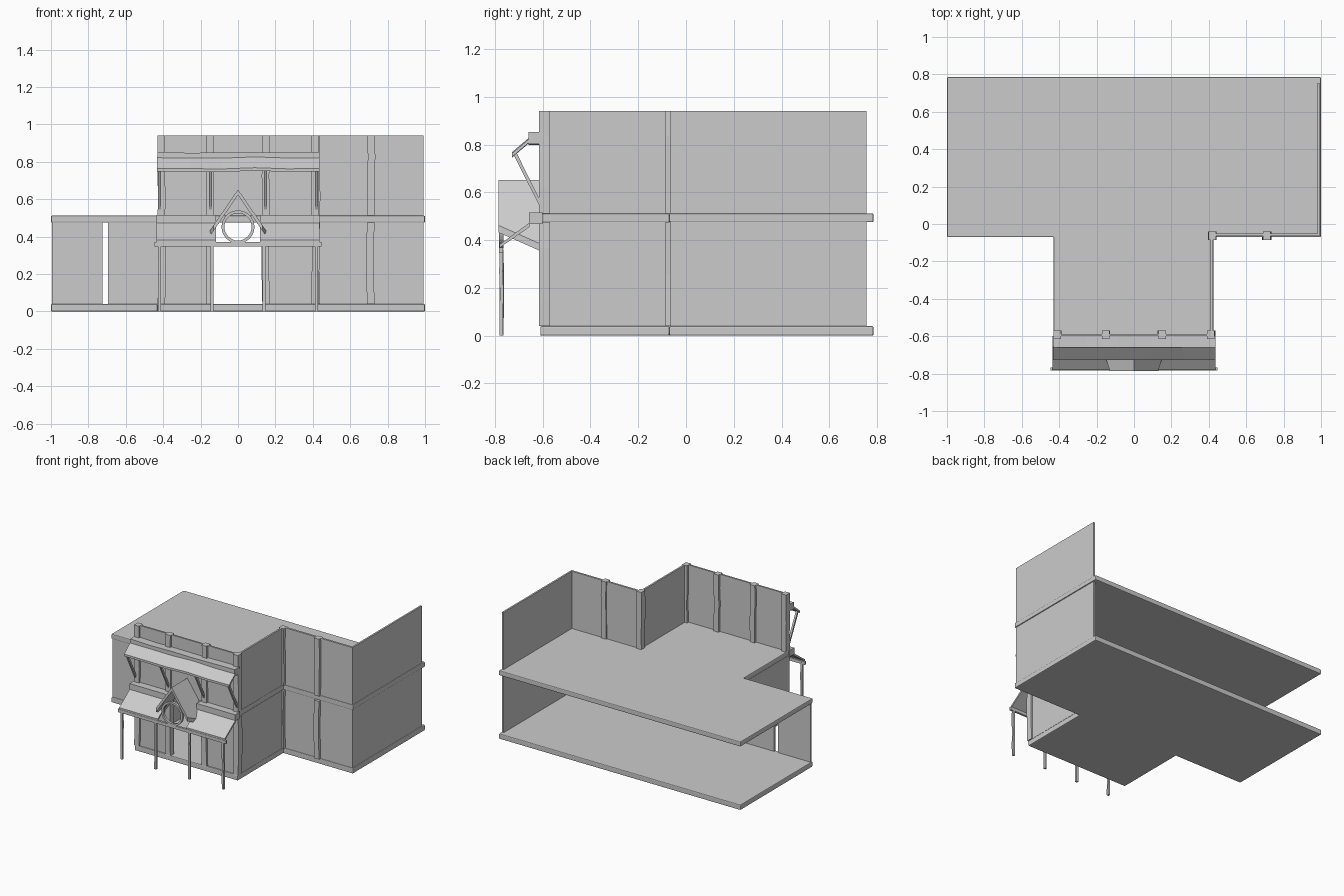
import bpy, bmesh, math, random
from mathutils import Vector

if "Cube" in bpy.data.objects:
    bpy.data.objects.remove(bpy.data.objects["Cube"])

random.seed(4)

def finish(name, bm, bevel=0):
    bmesh.ops.recalc_face_normals(bm, faces=bm.faces)
    me = bpy.data.meshes.new(name)
    bm.to_mesh(me)
    bm.free()
    ob = bpy.data.objects.new(name, me)
    bpy.context.collection.objects.link(ob)
    if bevel:
        m = ob.modifiers.new("bevel", 'BEVEL')
        m.width, m.segments = bevel, 2
    return ob

def prism(name, pts, direction, bevel=0):
    """Extrude a planar outline of 3D points along a direction."""
    bm = bmesh.new()
    f = bm.faces.new([bm.verts.new(p) for p in pts])
    r = bmesh.ops.extrude_face_region(bm, geom=[f])
    vs = [g for g in r["geom"] if isinstance(g, bmesh.types.BMVert)]
    bmesh.ops.translate(bm, verts=vs, vec=Vector(direction))
    return finish(name, bm, bevel)

def box(name, x0, x1, y0, y1, z0, z1, bevel=0):
    return prism(name, [(x0, y0, z0), (x1, y0, z0), (x1, y1, z0), (x0, y1, z0)],
                 (0, 0, z1 - z0), bevel)

def bent(ob, axis, along, cuts, amount):
    """Cut a part across its length and nudge each section for a hand-hewn look."""
    bm = bmesh.new()
    bm.from_mesh(ob.data)
    vals = [v.co[along] for v in bm.verts]
    lo, hi = min(vals), max(vals)
    no = Vector((0, 0, 0)); no[along] = 1
    for i in range(1, cuts + 1):
        p = Vector((0, 0, 0)); p[along] = lo + (hi - lo) * i / (cuts + 1)
        r = bmesh.ops.bisect_plane(bm, geom=bm.verts[:] + bm.edges[:] + bm.faces[:],
                                   plane_co=p, plane_no=no)
        d = random.uniform(-amount, amount)
        for g in r["geom_cut"]:
            if isinstance(g, bmesh.types.BMVert):
                g.co[axis] += d
    bm.to_mesh(ob.data)
    bm.free()
    return ob

def pillar(name, x, y, z0, z1, w=0.04, d=0.045):
    bent(box(name, x - w/2, x + w/2, y - d/2, y + d/2, z0, z1), 0, 2, 3, 0.004)

# T-shaped floor slabs with worn edges
T = [(-1, .785), (-1, -.07), (-.43, -.07), (-.43, -.61),
     (.425, -.61), (.425, -.07), (1, -.07), (1, .785)]
for name, z, h in (("ground_floor", 0, .04), ("upper_floor", .475, .037)):
    prism(name, [(x, y, z) for x, y in T], (0, 0, h), .006)

# Walls shared by both storeys
for tag, z0, z1 in (("lower", .04, .475), ("upper", .512, .94)):
    box(tag + "_right_wall", .98, .993, -.065, .755, z0, z1)
    box(tag + "_right_wing_front_wall", .42, .993, -.065, -.05, z0, z1)
    box(tag + "_entrance_right_wall", .41, .423, -.6, -.06, z0, z1)
    for i, x in enumerate((.418, .71)):
        pillar(f"{tag}_wing_pillar_{i}", x, -.063, z0, z1)
    for i, x in enumerate((-.41, -.15, .15, .41)):
        pillar(f"{tag}_front_pillar_{i}", x, -.592, z0, z1)
    for side, x0, x1 in (("left", -.42, -.14), ("right", .14, .42)):
        box(f"{tag}_front_{side}_panel", x0, x1, -.6, -.587, z0, z1)

# Centre panel above the doorway, and the left half of the lower storey
box("upper_front_centre_panel", -.14, .14, -.6, -.587, .512, .94)
box("lower_entrance_left_wall", -.428, -.415, -.6, -.06, .04, .475)
box("left_wing_outer_panel", -.995, -.725, -.065, -.05, .04, .475)
box("left_wing_inner_panel", -.695, -.42, -.065, -.05, .04, .475)

# Porch: posts, beam, and two sloping roofs either side of the gable
for i, x in enumerate((-.42, -.14, .14, .42)):
    bent(box(f"porch_post_{i}", x - .008, x + .008, -.78, -.765, 0, .36), 1, 2, 3, .003)
box("porch_beam", -.447, .447, -.782, -.766, .347, .37)
for side, x0, x1 in (("left", -.437, -.118), ("right", .118, .437)):
    box(f"porch_{side}_wall_beam", x0, x1, -.657, -.6, .468, .515)
    prism(f"porch_{side}_roof",
          [(x0, -.78, .368), (x0, -.655, .455), (x0, -.655, .473), (x0, -.78, .382)],
          (x1 - x0, 0, 0))

# Gable roof: eaves drop lower toward the wall
for side, s in (("left", -1), ("right", 1)):
    prism(f"gable_{side}_slope",
          [(0, -.785, .652), (s * .13, -.785, .462), (s * .186, -.6, .38), (0, -.6, .652)],
          (0, 0, -.03))

# Ring ornament under the gable
bm = bmesh.new()
N = 32
loops = []
for r, y in ((.088, -.782), (.088, -.764), (.073, -.764), (.073, -.782)):
    loops.append([bm.verts.new((r * math.cos(2 * math.pi * k / N), y,
                                .452 + r * math.sin(2 * math.pi * k / N))) for k in range(N)])
for a in range(4):
    p, q = loops[a], loops[(a + 1) % 4]
    for k in range(N):
        bm.faces.new((p[k], p[(k + 1) % N], q[(k + 1) % N], q[k]))
finish("gable_ring", bm)

# Upper awning: wall beam, sagging canopy and diagonal braces
bent(box("awning_wall_beam", -.43, .435, -.66, -.595, .803, .853), 2, 0, 4, .006)
bent(prism("awning_canopy",
           [(-.433, -.728, .748), (-.433, -.655, .81), (-.433, -.655, .826), (-.433, -.728, .764)],
           (.87, 0, 0)), 2, 0, 4, .006)
for i, x in enumerate((-.42, -.147, .147, .42)):
    prism(f"awning_brace_{i}",
          [(x - .007, -.722, .757), (x - .007, -.604, .525),
           (x - .007, -.604, .553), (x - .007, -.71, .767)], (.014, 0, 0))
